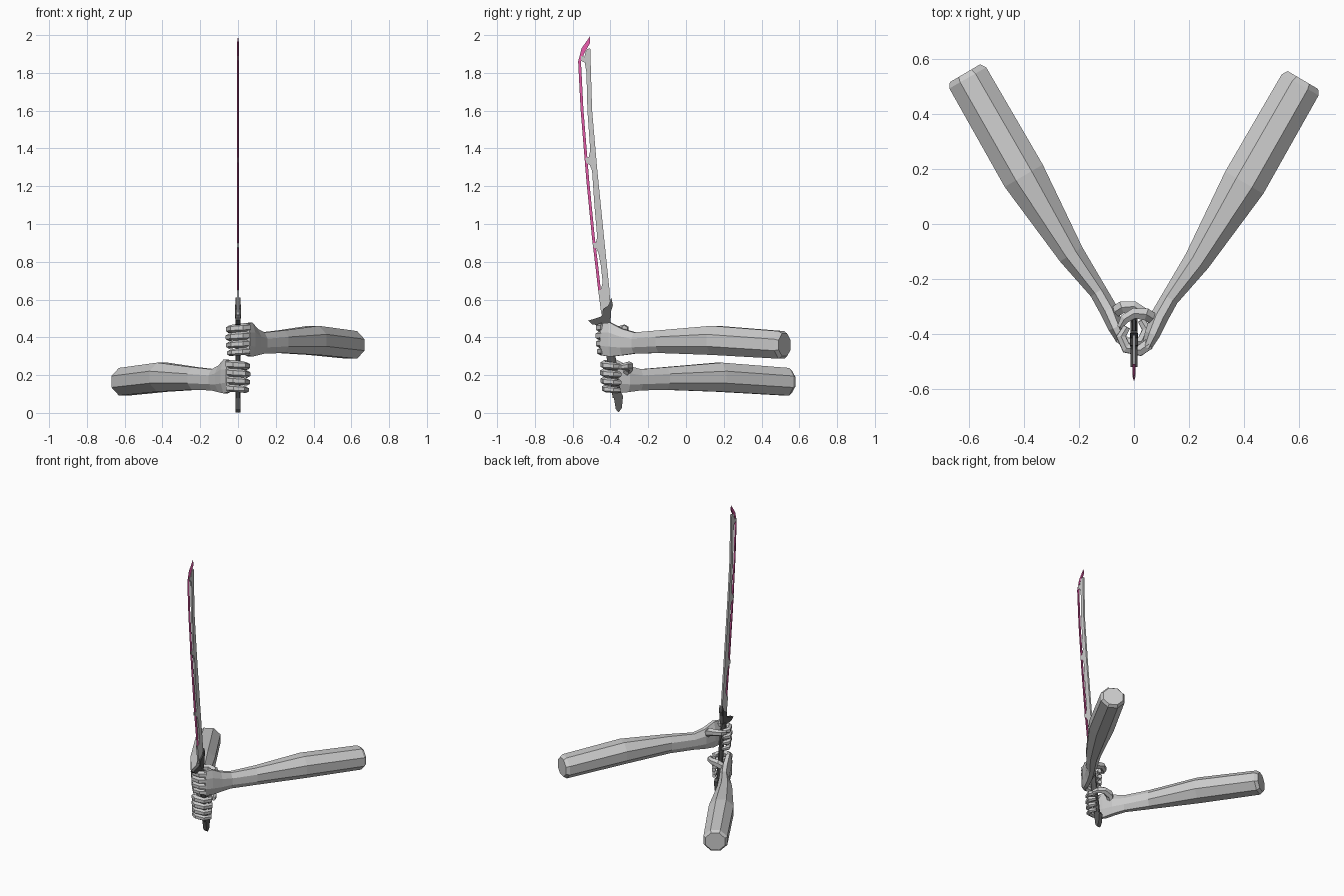
import bpy, bmesh, math
from mathutils import Vector

if "Cube" in bpy.data.objects:
    bpy.data.objects.remove(bpy.data.objects["Cube"])


def material(name, rgb):
    m = bpy.data.materials.new(name)
    m.diffuse_color = (*rgb, 1)
    m.use_nodes = True
    m.node_tree.nodes["Principled BSDF"].inputs["Base Color"].default_value = m.diffuse_color
    return m


PINK = material("edge_pink", (0.75, 0.1, 0.38))
DARK = material("hilt_dark", (0.1, 0.1, 0.1))


def finish(name, bm, mat=None):
    bmesh.ops.recalc_face_normals(bm, faces=bm.faces)
    me = bpy.data.meshes.new(name)
    bm.to_mesh(me)
    bm.free()
    ob = bpy.data.objects.new(name, me)
    bpy.context.collection.objects.link(ob)
    if mat:
        me.materials.append(mat)
    return ob


def loft(bm, sections, n=8, up=(0, 0, 1)):
    """Skin faceted rings along a path; each section is (point, half width, half height)."""
    up = Vector(up)
    pts = [Vector(s[0]) for s in sections]
    k = 1 / math.cos(math.pi / n)
    rings = []
    for i, (p, w, h) in enumerate(sections):
        t = pts[min(i + 1, len(pts) - 1)] - pts[max(i - 1, 0)]
        side = t.cross(up).normalized()
        ring = []
        for j in range(n):
            a = 2 * math.pi * (j + 0.5) / n
            ring.append(bm.verts.new(pts[i] + side * (w * k * math.cos(a)) + up * (h * k * math.sin(a))))
        rings.append(ring)
    for a, b in zip(rings, rings[1:]):
        for j in range(n):
            bm.faces.new((a[j], a[(j + 1) % n], b[(j + 1) % n], b[j]))
    bm.faces.new(rings[0])
    bm.faces.new(rings[-1])


def plate(name, outline, half, mat=None):
    """Flat plate in the y-z plane, extruded along x."""
    bm = bmesh.new()
    f = bm.faces.new([bm.verts.new((-half, y, z)) for y, z in outline])
    r = bmesh.ops.extrude_face_region(bm, geom=[f])
    vs = [v for v in r["geom"] if isinstance(v, bmesh.types.BMVert)]
    bmesh.ops.translate(bm, verts=vs, vec=(2 * half, 0, 0))
    return finish(name, bm, mat)


# Blade spine with the webs that carry the cutting edge
plate("blade_spine", [
    (-.448, .52), (-.465, .65), (-.452, .652), (-.441, .69), (-.451, .78), (-.463, .845),
    (-.475, .87), (-.490, .875), (-.494, .90), (-.478, .90), (-.470, .93), (-.485, 1.10),
    (-.497, 1.28), (-.508, 1.31), (-.529, 1.325), (-.532, 1.35), (-.515, 1.355), (-.507, 1.39),
    (-.522, 1.60), (-.527, 1.80), (-.536, 1.855), (-.557, 1.865), (-.556, 1.89), (-.538, 1.885),
    (-.528, 1.925), (-.507, 1.93), (-.497, 1.60), (-.470, 1.29), (-.433, .92), (-.405, .65),
    (-.398, .52)], .006)

# Cutting edge: wedge section, sharp on the outside
outer = [(-.464, .64), (-.480, .78), (-.497, .92), (-.528, 1.236), (-.558, 1.606), (-.571, 1.86),
         (-.553, 1.93), (-.507, 1.995)]
inner = [(-.450, .645), (-.465, .78), (-.482, .92), (-.513, 1.236), (-.543, 1.606), (-.556, 1.86),
         (-.538, 1.905), (-.507, 1.96)]
bm = bmesh.new()
rows = [[bm.verts.new((0, *o)), bm.verts.new((.005, *i)), bm.verts.new((-.005, *i))]
        for o, i in zip(outer, inner)]
for a, b in zip(rows, rows[1:]):
    for j in range(3):
        bm.faces.new((a[j], a[(j + 1) % 3], b[(j + 1) % 3], b[j]))
bm.faces.new(rows[0])
bm.faces.new(rows[-1])
finish("cutting_edge", bm, PINK)

# Guard with a forward prong and a collar up the spine
plate("guard", [(-.518, .488), (-.495, .468), (-.45, .463), (-.40, .475), (-.402, .52), (-.387, .57),
                (-.395, .61), (-.408, .58), (-.425, .535), (-.455, .508)], .012, DARK)
plate("collar", [(-.445, .50), (-.440, .55), (-.400, .575), (-.396, .50)], .015, DARK)

# Grip and pommel
bm = bmesh.new()
loft(bm, [((0, -.425, .48), .013, .027), ((0, -.408, .38), .012, .024),
          ((0, -.385, .21), .012, .024), ((0, -.365, .08), .012, .023)], up=(0, 1, 0))
finish("grip", bm, DARK)
plate("pommel", [(-.385, .10), (-.372, .02), (-.357, .003), (-.340, .025), (-.333, .09),
                 (-.345, .11)], .013, DARK)


def build_arm(side, sx, dy, dz):
    """Forearm and gripping hand; the second arm is mirrored and shifted down the grip."""
    def place(p):
        return (sx * p[0], p[1] + dy, p[2] + dz)

    def part(name, paths, n):
        b = bmesh.new()
        for path in paths:
            loft(b, [(place(p), w, h) for p, w, h in path], n)
        finish(f"{side}_{name}", b)

    part("forearm", [[
        ((.613, .522, .36), .064, .060),
        ((.603, .505, .36), .077, .073),
        ((.400, .150, .384), .080, .077),
        ((.228, -.135, .377), .048, .060),
        ((.130, -.270, .370), .032, .056),
        ((.093, -.335, .375), .033, .070),
        ((.066, -.400, .388), .028, .090),
        ((.046, -.448, .390), .018, .084)]], 8)
    # Four fingers wrap round the front of the grip
    fingers = []
    for z, r, s in ((.447, .020, 1.0), (.404, .020, 1.03), (.362, .019, 1.0), (.321, .017, .92)):
        fingers.append([((.055, -.435, z + .006), r, r),
                        ((.022, -.41 - .048 * s, z + .004), r, r),
                        ((-.028 * s, -.41 - .040 * s, z), r * .9, r * .9),
                        ((-.047 * s, -.408, z - .004), r * .85, r * .85),
                        ((-.026 * s, -.374, z - .006), r * .65, r * .65)])
    part("fingers", fingers, 6)
    # Thumb closes round the back
    part("thumb", [[((.080, -.350, .405), .020, .028),
                    ((.045, -.328, .435), .022, .026),
                    ((.000, -.324, .445), .019, .020),
                    ((-.035, -.345, .442), .017, .018),
                    ((-.052, -.375, .438), .010, .012)]], 6)


build_arm("upper", 1, 0, 0)
build_arm("lower", -1, .025, -.195)
